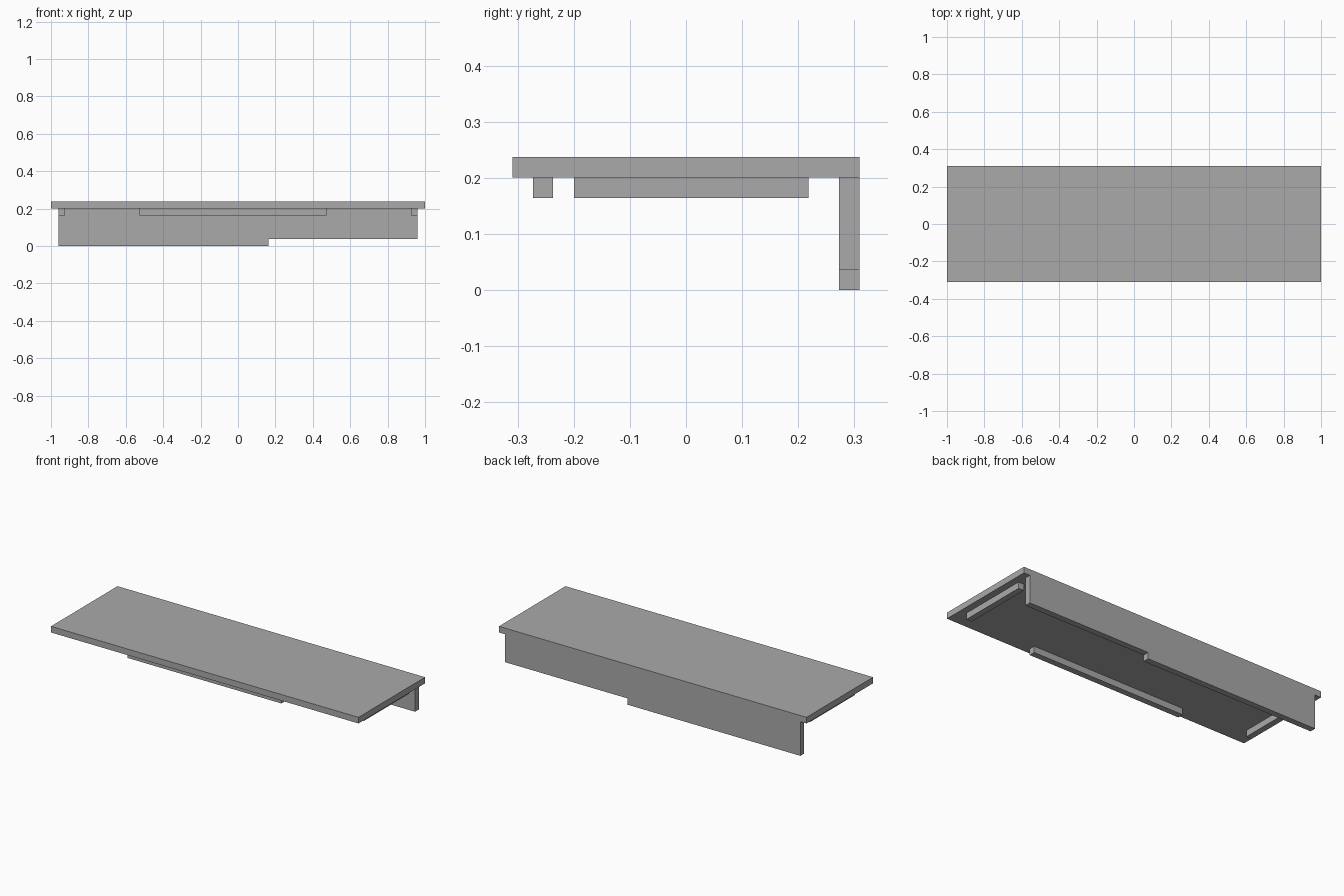
import bpy
import bmesh

if "Cube" in bpy.data.objects:
    bpy.data.objects.remove(bpy.data.objects["Cube"], do_unlink=True)

grey = bpy.data.materials.new("plain_grey")
grey.use_nodes = True
colour = (0.4, 0.4, 0.4, 1)
grey.diffuse_color = colour
grey.node_tree.nodes["Principled BSDF"].inputs["Base Color"].default_value = colour


def board(name, outline, y0, y1):
    """Extrude a front-facing (x, z) outline from y0 to y1."""
    bm = bmesh.new()
    face = bm.faces.new([bm.verts.new((x, y0, z)) for x, z in outline])
    ext = bmesh.ops.extrude_face_region(bm, geom=[face])
    moved = [v for v in ext["geom"] if isinstance(v, bmesh.types.BMVert)]
    bmesh.ops.translate(bm, verts=moved, vec=(0, y1 - y0, 0))
    bmesh.ops.recalc_face_normals(bm, faces=bm.faces)
    mesh = bpy.data.meshes.new(name)
    bm.to_mesh(mesh)
    bm.free()
    mesh.materials.append(grey)
    obj = bpy.data.objects.new(name, mesh)
    bpy.context.collection.objects.link(obj)
    return obj


def rect(x0, x1, z0, z1):
    return [(x0, z0), (x1, z0), (x1, z1), (x0, z1)]


TOP, UNDER, RAIL = 0.237, 0.201, 0.164

# Table top
board("table_top", rect(-1, 1, UNDER, TOP), -0.309, 0.309)

# Back panel with a stepped lower edge
board("back_panel", [(-0.96, 0), (0.164, 0), (0.164, 0.037), (0.96, 0.037),
                     (0.96, UNDER), (-0.96, UNDER)], 0.273, 0.309)

# Battens beneath the top
board("front_batten", rect(-0.527, 0.473, RAIL, UNDER), -0.273, -0.237)
for name, x in (("right_batten", -0.96), ("left_batten", 0.924)):
    board(name, rect(x, x + 0.036, RAIL, UNDER), -0.2, 0.218)
